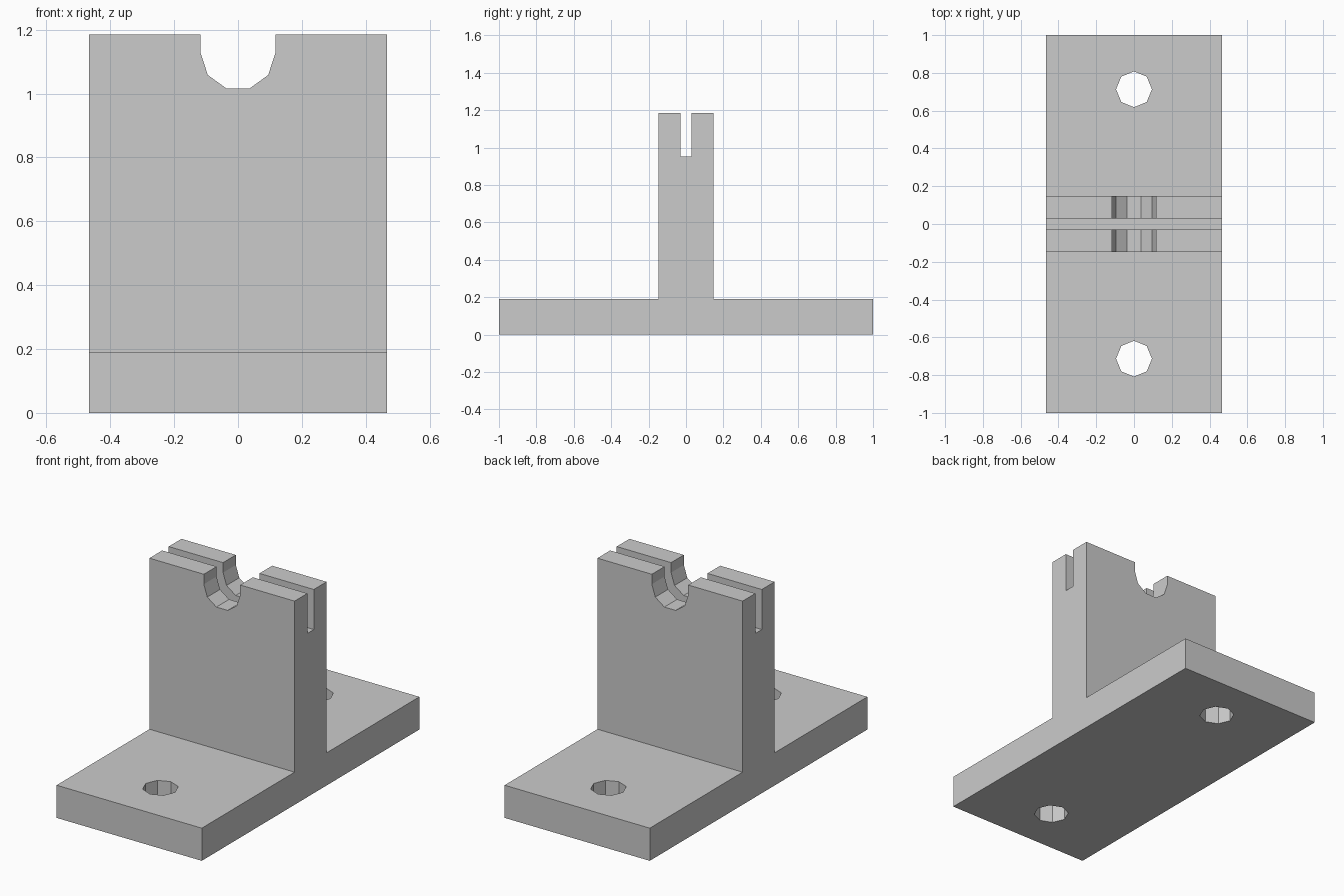
import bpy
from math import radians

cube = bpy.data.objects.get("Cube")
if cube:
    bpy.data.objects.remove(cube, do_unlink=True)

WIDTH, TOP, BASE_TOP = 0.934, 1.185, 0.19
WALL, SLOT, SLOT_FLOOR = 0.147, 0.03, 0.952
NOTCH_R, NOTCH_Z = 0.117, 1.127

grey = bpy.data.materials.new("plain grey")
grey.use_nodes = True
grey.diffuse_color = (0.6, 0.6, 0.6, 1)
grey.node_tree.nodes["Principled BSDF"].inputs["Base Color"].default_value = grey.diffuse_color


def box_cutter(name, size, center):
    bpy.ops.mesh.primitive_cube_add(size=1, location=center)
    ob = bpy.context.object
    ob.name, ob.scale = name, size
    return ob


def round_cutter(name, sides, radius, center, rotation):
    bpy.ops.mesh.primitive_cylinder_add(vertices=sides, radius=radius, depth=1,
                                        location=center, rotation=rotation)
    ob = bpy.context.object
    ob.name = name
    return ob


# Bracket: inverted T profile extruded along x
half = [(1, 0), (1, BASE_TOP), (WALL, BASE_TOP), (WALL, TOP)]
profile = half + [(-y, z) for y, z in reversed(half)]
n = len(profile)
verts = [(x, y, z) for x in (-WIDTH / 2, WIDTH / 2) for y, z in profile]
faces = [tuple(reversed(range(n))), tuple(range(n, 2 * n))]
faces += [(i, (i + 1) % n, n + (i + 1) % n, n + i) for i in range(n)]
mesh = bpy.data.meshes.new("bracket")
mesh.from_pydata(verts, [], faces)
mesh.materials.append(grey)
bracket = bpy.data.objects.new("bracket", mesh)
bpy.context.collection.objects.link(bracket)

# Lengthwise slot, shaft notch with straight sides, and two bolt holes
cutters = [
    box_cutter("slot_cutter", (2, 2 * SLOT, 1), (0, 0, SLOT_FLOOR + 0.5)),
    round_cutter("notch_cutter", 10, NOTCH_R, (0, 0, NOTCH_Z),
                 (radians(90), radians(18), 0)),
    box_cutter("notch_opening_cutter", (2 * NOTCH_R, 1, 0.5), (0, 0, NOTCH_Z + 0.25)),
]
for side, y in (("front", -0.713), ("back", 0.713)):
    cutters.append(round_cutter(side + "_hole_cutter", 8, 0.095, (0, y, 0), (0, 0, 0)))

for cutter in cutters:
    cutter.hide_render = True
    cutter.hide_viewport = True
    cutter.data.materials.append(grey)
    mod = bracket.modifiers.new(cutter.name, 'BOOLEAN')
    mod.operation, mod.solver, mod.object = 'DIFFERENCE', 'EXACT', cutter
